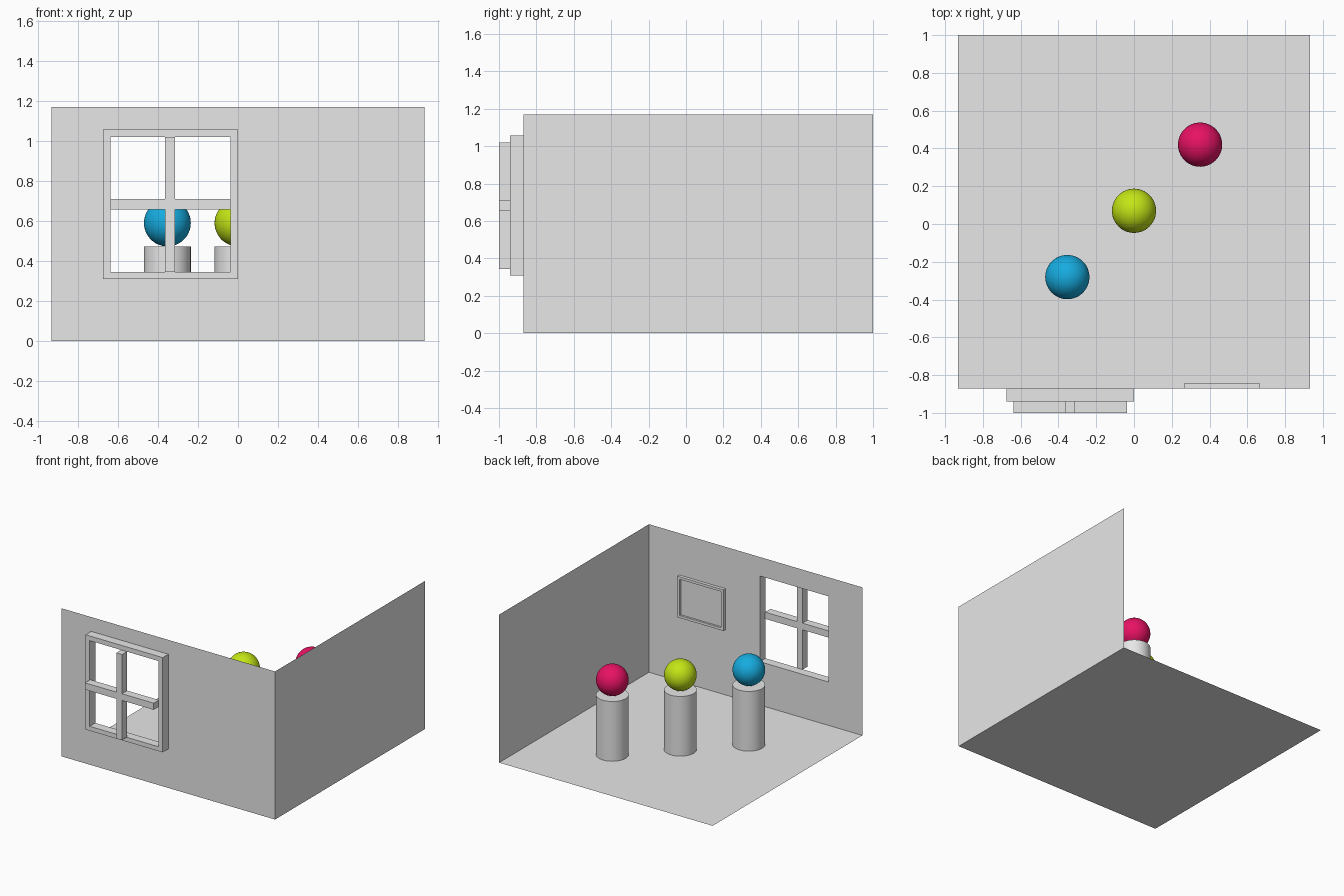
import bpy, bmesh
from mathutils import Vector

if "Cube" in bpy.data.objects:
    bpy.data.objects.remove(bpy.data.objects["Cube"])


def material(name, rgb):
    m = bpy.data.materials.new(name)
    m.diffuse_color = (*rgb, 1)
    m.use_nodes = True
    m.node_tree.nodes["Principled BSDF"].inputs["Base Color"].default_value = m.diffuse_color
    return m


GREY = material("light_grey", (0.8, 0.8, 0.8))
BLUE = material("sky_blue", (0.008, 0.41, 0.74))
LIME = material("lime_green", (0.55, 0.78, 0.008))
PINK = material("hot_pink", (0.82, 0.006, 0.13))


def finish(bm, name, mat):
    me = bpy.data.meshes.new(name)
    bm.to_mesh(me)
    bm.free()
    me.materials.append(mat)
    ob = bpy.data.objects.new(name, me)
    bpy.context.collection.objects.link(ob)
    return ob


def sheet(name, corners):
    """Single flat rectangle."""
    bm = bmesh.new()
    bm.faces.new([bm.verts.new(c) for c in corners])
    return finish(bm, name, GREY)


def box(name, lo, hi):
    bm = bmesh.new()
    bmesh.ops.create_cube(bm, size=1)
    lo, hi = Vector(lo), Vector(hi)
    for v in bm.verts:
        v.co = (lo + hi) / 2 + v.co * (hi - lo)
    return finish(bm, name, GREY)


def holed_panel(name, xs, zs, y, depth=0):
    """Upright panel at y facing +y with its middle cell open; depth runs to -y."""
    bm = bmesh.new()
    v = [[bm.verts.new((x, y, z)) for z in zs] for x in xs]
    for i in range(3):
        for j in range(3):
            if (i, j) != (1, 1):
                bm.faces.new((v[i][j], v[i][j+1], v[i+1][j+1], v[i+1][j]))
    if depth:
        ext = bmesh.ops.extrude_face_region(bm, geom=bm.faces[:], use_keep_orig=True)
        moved = [g for g in ext["geom"] if isinstance(g, bmesh.types.BMVert)]
        bmesh.ops.translate(bm, verts=moved, vec=(0, -depth, 0))
        bmesh.ops.recalc_face_normals(bm, faces=bm.faces[:])
    return finish(bm, name, GREY)


X, FRONT, BACK, H = 0.933, -0.87, 1.0, 1.17

# Room shell: floor, side wall and front wall with the window opening
sheet("floor", [(-X, FRONT, 0), (X, FRONT, 0), (X, BACK, 0), (-X, BACK, 0)])
sheet("side_wall", [(X, FRONT, 0), (X, FRONT, H), (X, BACK, H), (X, BACK, 0)])
holed_panel("front_wall", (-X, -0.675, 0, X), (0, 0.308, 1.057, H), FRONT)

# Window frame and cross bars
x0, x1, z0, z1 = -0.638, -0.037, 0.343, 1.02
holed_panel("window_frame", (-0.675, x0, x1, 0), (0.308, z0, z1, 1.057), FRONT, 0.07)
box("window_upright_bar", (-0.364, -1.0, z0), (-0.314, -0.935, z1))
box("window_cross_bar", (x0, -1.0, 0.657), (x1, -0.935, 0.71))

# Picture on the inside of the front wall
holed_panel("picture_frame", (0.265, 0.285, 0.647, 0.667),
            (0.515, 0.535, 0.82, 0.84), FRONT + 0.025, 0.025)
box("picture_panel", (0.285, FRONT, 0.535), (0.647, FRONT + 0.01, 0.82))

# Three pedestals, each carrying a coloured ball
R, TOP = 0.117, 0.472
for label, mat, x, y in (("blue", BLUE, -0.353, -0.281),
                         ("lime", LIME, 0.0, 0.07),
                         ("pink", PINK, 0.35, 0.42)):
    bm = bmesh.new()
    bmesh.ops.create_cone(bm, cap_ends=True, segments=48, radius1=R, radius2=R, depth=TOP)
    bmesh.ops.translate(bm, verts=bm.verts[:], vec=(x, y, TOP / 2))
    pedestal = finish(bm, label + "_pedestal", GREY)
    bm = bmesh.new()
    bmesh.ops.create_uvsphere(bm, u_segments=48, v_segments=24, radius=R)
    bmesh.ops.translate(bm, verts=bm.verts[:], vec=(x, y, TOP + R))
    ball = finish(bm, label + "_ball", mat)
    for ob in (pedestal, ball):
        bpy.ops.object.select_all(action='DESELECT')
        ob.select_set(True)
        bpy.context.view_layer.objects.active = ob
        bpy.ops.object.shade_smooth_by_angle()
